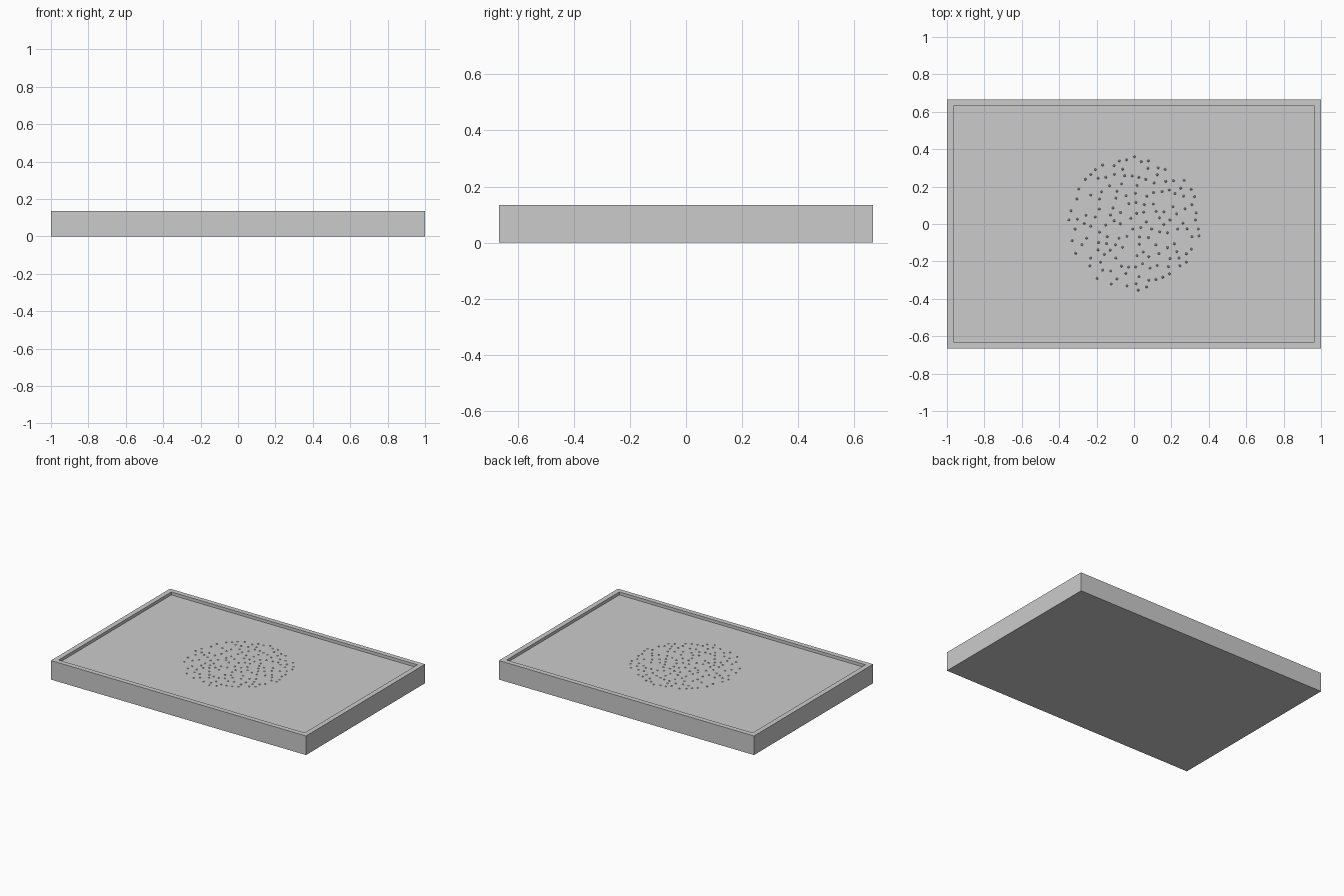
import bpy, bmesh, math, random
from mathutils import Matrix

if "Cube" in bpy.data.objects:
    bpy.data.objects.remove(bpy.data.objects["Cube"])

random.seed(4)
L, W, H = 2.0, 1.333, 0.135
RIM, FLOOR = 0.05, 0.114


def make_object(name, bm):
    mesh = bpy.data.meshes.new(name)
    bm.to_mesh(mesh)
    bm.free()
    obj = bpy.data.objects.new(name, mesh)
    bpy.context.collection.objects.link(obj)
    return obj


# Tray: box with the top face inset and pushed down
bm = bmesh.new()
bmesh.ops.create_cube(bm, size=1, matrix=Matrix.Translation((0, 0, H / 2))
                      @ Matrix.Diagonal((L, W, H, 1)))
top = max(bm.faces, key=lambda f: f.calc_center_median().z)
bmesh.ops.inset_region(bm, faces=[top], thickness=RIM)
walls = bmesh.ops.extrude_discrete_faces(bm, faces=[top])["faces"]
bmesh.ops.translate(bm, verts=walls[0].verts, vec=(0, 0, FLOOR - H))
make_object("tray", bm)

# Grains: tiny low bumps scattered in a round patch on the floor
bm = bmesh.new()
spots = []
for _ in range(4000):
    a, r = random.uniform(0, math.tau), 0.36 * math.sqrt(random.random())
    x, y = r * math.cos(a), r * math.sin(a)
    if len(spots) < 150 and all(math.hypot(x - u, y - v) > 0.036 for u, v in spots):
        spots.append((x, y))
        bmesh.ops.create_cone(
            bm, cap_ends=True, segments=5, radius1=0.008, radius2=0.003, depth=0.005,
            matrix=Matrix.Translation((x, y, FLOOR + 0.0015)) @ Matrix.Rotation(a, 4, 'Z'))
make_object("floor_grains", bm)
